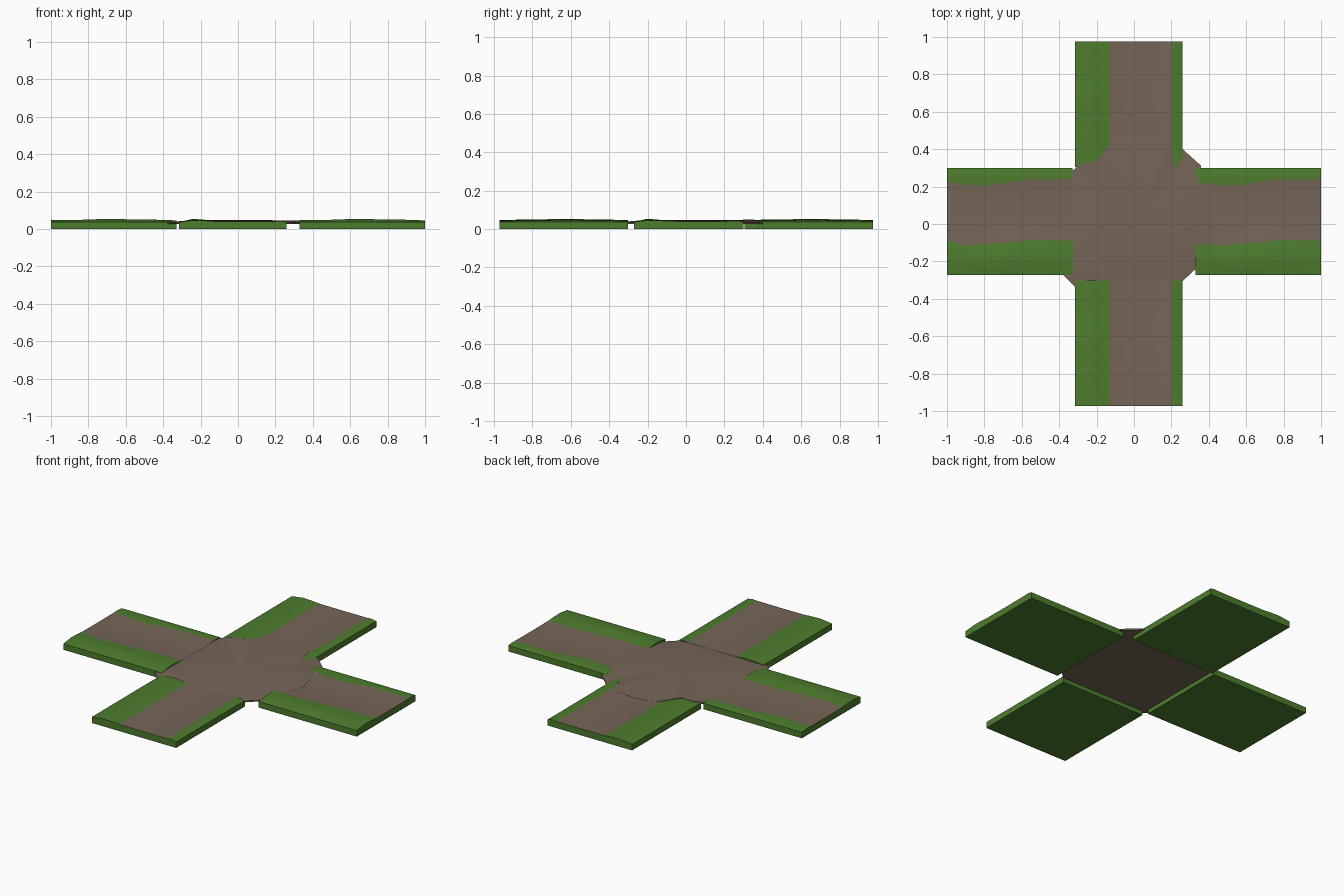
import bpy, bmesh, math
from mathutils import Matrix

if "Cube" in bpy.data.objects:
    bpy.data.objects.remove(bpy.data.objects["Cube"])

def material(name, col):
    m = bpy.data.materials.new(name)
    m.diffuse_color = (*col, 1)
    m.use_nodes = True
    m.node_tree.nodes["Principled BSDF"].inputs["Base Color"].default_value = m.diffuse_color
    return m

GRASS = material("grass green", (0.075, 0.205, 0.027))
DIRT = material("dirt brown", (0.180, 0.130, 0.096))

def finish(name, bm, mats, smooth=35):
    bmesh.ops.recalc_face_normals(bm, faces=bm.faces)
    me = bpy.data.meshes.new(name)
    bm.to_mesh(me)
    bm.free()
    for m in mats:
        me.materials.append(m)
    ob = bpy.data.objects.new(name, me)
    bpy.context.collection.objects.link(ob)
    bpy.context.view_layer.objects.active = ob
    ob.select_set(True)
    bpy.ops.object.shade_smooth_by_angle(angle=math.radians(smooth))
    ob.select_set(False)
    return ob

def sample(vals, t):
    f = t * (len(vals) - 1)
    i = min(int(f), len(vals) - 2)
    return vals[i] + (vals[i + 1] - vals[i]) * (f - i)

LOW_EDGE = [-0.09, -0.115, -0.105, -0.10, -0.085, -0.085, -0.09]
HIGH_EDGE = [0.225, 0.21, 0.205, 0.225, 0.24, 0.235, 0.243]
SEGS = 18

def road_arm(name, start, wavy, turn=0.0, shift=(0, 0)):
    """Slab running along x: wide grass bank at -y, dirt track, narrow verge at +y."""
    bm = bmesh.new()
    rows = []
    for i in range(SEGS + 1):
        t = i / SEGS
        x = start + 0.67 * t
        lo = sample(LOW_EDGE, t) if wavy else -0.13
        hi = sample(HIGH_EDGE, t) if wavy else 0.20
        far = 0.30 if wavy else 0.26
        near = -0.272 if wavy else -0.315
        bump = math.sin(math.pi * t) ** 2 * 0.006 + 0.001 * math.sin(t * 17)
        prof = [(near, 0), (near, 0.037), (near + (lo - near) * 0.4, 0.047 + bump),
                (near + (lo - near) * 0.75, 0.045 + bump * 0.6), (lo, 0.041),
                ((lo + hi) / 2, 0.040), (hi, 0.041),
                ((hi + far) / 2, 0.043 + bump * 0.3), (far, 0.037), (far, 0)]
        rows.append([bm.verts.new((x, y, z)) for y, z in prof])
    n = len(rows[0])
    for a, b in zip(rows, rows[1:]):
        for k in range(n):
            f = bm.faces.new((a[k], a[(k + 1) % n], b[(k + 1) % n], b[k]))
            f.material_index = 1 if k in (4, 5) else 0
    for r in (rows[0], rows[-1]):
        bm.faces.new(r)
    bm.transform(Matrix.Translation((*shift, 0)) @ Matrix.Rotation(turn, 4, 'Z'))
    return finish(name, bm, [GRASS, DIRT])

# Four arms of the crossroads; the -90 degree turn puts the bank on the west side
road_arm("east_road", 0.33, True)
road_arm("west_road", -1.0, True)
road_arm("south_road", 0.303, False, -math.pi / 2)
road_arm("north_road", -0.975, False, -math.pi / 2)

# Central dirt junction: irregular outline, gently domed, thinner than the arms
OUTLINE = [(-0.38, -0.27, .032), (-0.315, -0.335, .032), (-0.13, -0.31, .039),
           (0.20, -0.31, .039), (0.26, -0.305, .034), (0.33, -0.24, .034),
           (0.38, -0.12, .041), (0.43, 0.02, .041), (0.39, 0.16, .041),
           (0.335, 0.25, .044), (0.36, 0.31, .034), (0.26, 0.40, .034),
           (0.205, 0.36, .044), (0.18, 0.45, .041), (0.03, 0.47, .041),
           (-0.10, 0.455, .041), (-0.15, 0.40, .046), (-0.20, 0.335, .050),
           (-0.28, 0.325, .045), (-0.335, 0.28, .036), (-0.34, 0.20, .039),
           (-0.34, -0.08, .039)]
CX, CY = 0.0, 0.03
bm = bmesh.new()
rings = [[bm.verts.new((x, y, 0.026)) for x, y, z in OUTLINE]]
for s, mix in ((1, 0), (0.85, 0.55), (0.5, 0.9)):
    rings.append([bm.verts.new((CX + (x - CX) * s, CY + (y - CY) * s, z + (0.047 - z) * mix))
                  for x, y, z in OUTLINE])
n = len(OUTLINE)
bm.faces.new(rings[0])
for a, b in zip(rings, rings[1:]):
    for k in range(n):
        bm.faces.new((a[k], a[(k + 1) % n], b[(k + 1) % n], b[k]))
top = bm.verts.new((CX, CY, 0.047))
for k in range(n):
    bm.faces.new((rings[-1][k], rings[-1][(k + 1) % n], top))
finish("junction", bm, [DIRT])
